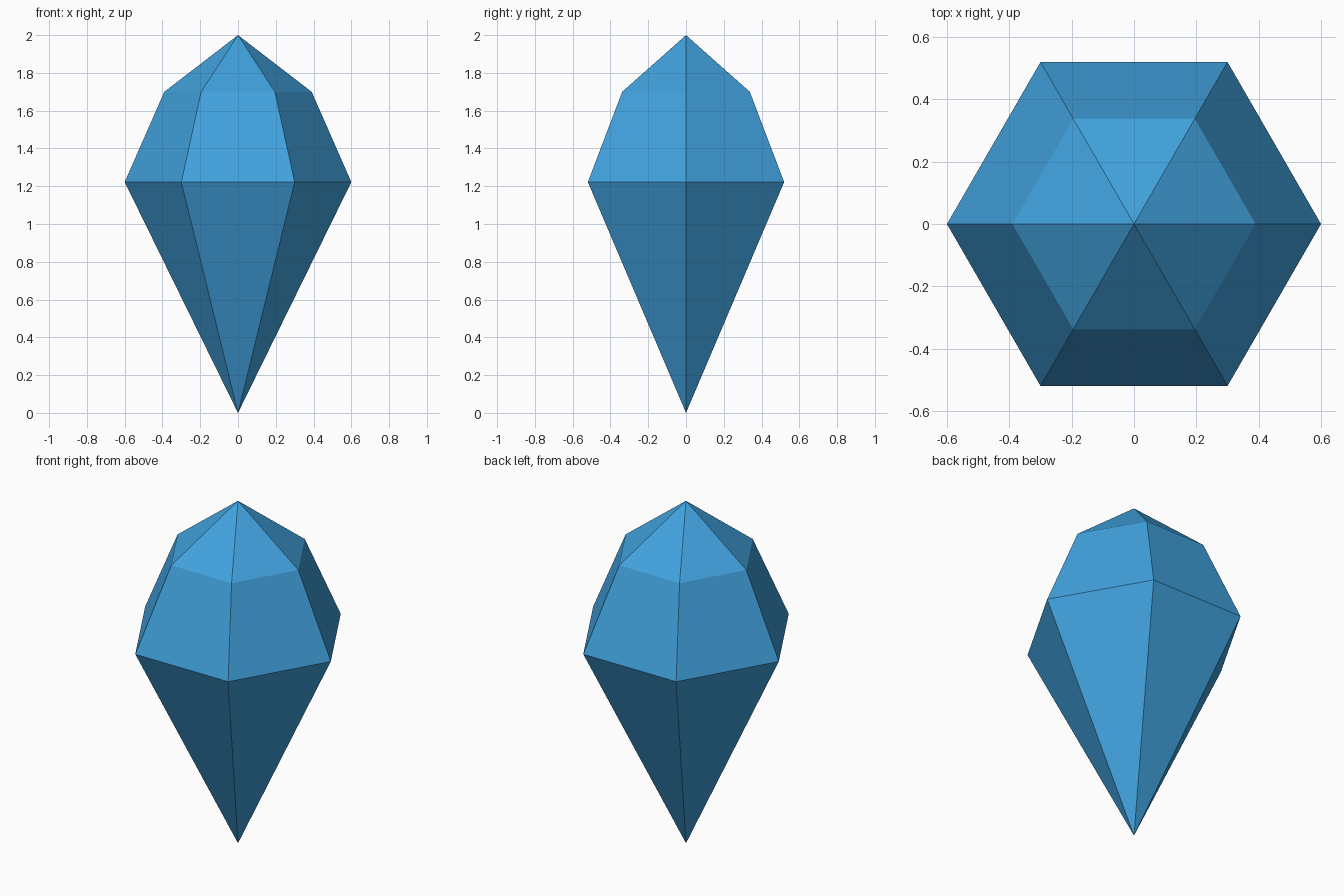
import bpy
import bmesh
from math import cos, sin, tau

cube = bpy.data.objects.get("Cube")
if cube:
    bpy.data.objects.remove(cube, do_unlink=True)

SIDES = 6
BOTTOM, TOP = 0.0, 2.0
RINGS = [(0.6, 1.222), (0.39, 1.70)]  # radius, height

# Crystal blue material
blue = bpy.data.materials.new("crystal_blue")
blue.use_nodes = True
colour = (0.053, 0.36, 0.73, 1.0)
blue.diffuse_color = colour
blue.node_tree.nodes["Principled BSDF"].inputs["Base Color"].default_value = colour

# Faceted gem: two points joined by hexagonal rings
bm = bmesh.new()
low = bm.verts.new((0, 0, BOTTOM))
high = bm.verts.new((0, 0, TOP))
girdle, crown = [
    [bm.verts.new((r * cos(tau * i / SIDES), r * sin(tau * i / SIDES), z))
     for i in range(SIDES)]
    for r, z in RINGS
]
for i in range(SIDES):
    j = (i + 1) % SIDES
    bm.faces.new((low, girdle[j], girdle[i]))
    bm.faces.new((girdle[i], girdle[j], crown[j], crown[i]))
    bm.faces.new((crown[i], crown[j], high))
bmesh.ops.recalc_face_normals(bm, faces=bm.faces)

mesh = bpy.data.meshes.new("crystal")
bm.to_mesh(mesh)
bm.free()
mesh.materials.append(blue)
crystal = bpy.data.objects.new("crystal", mesh)
bpy.context.collection.objects.link(crystal)
